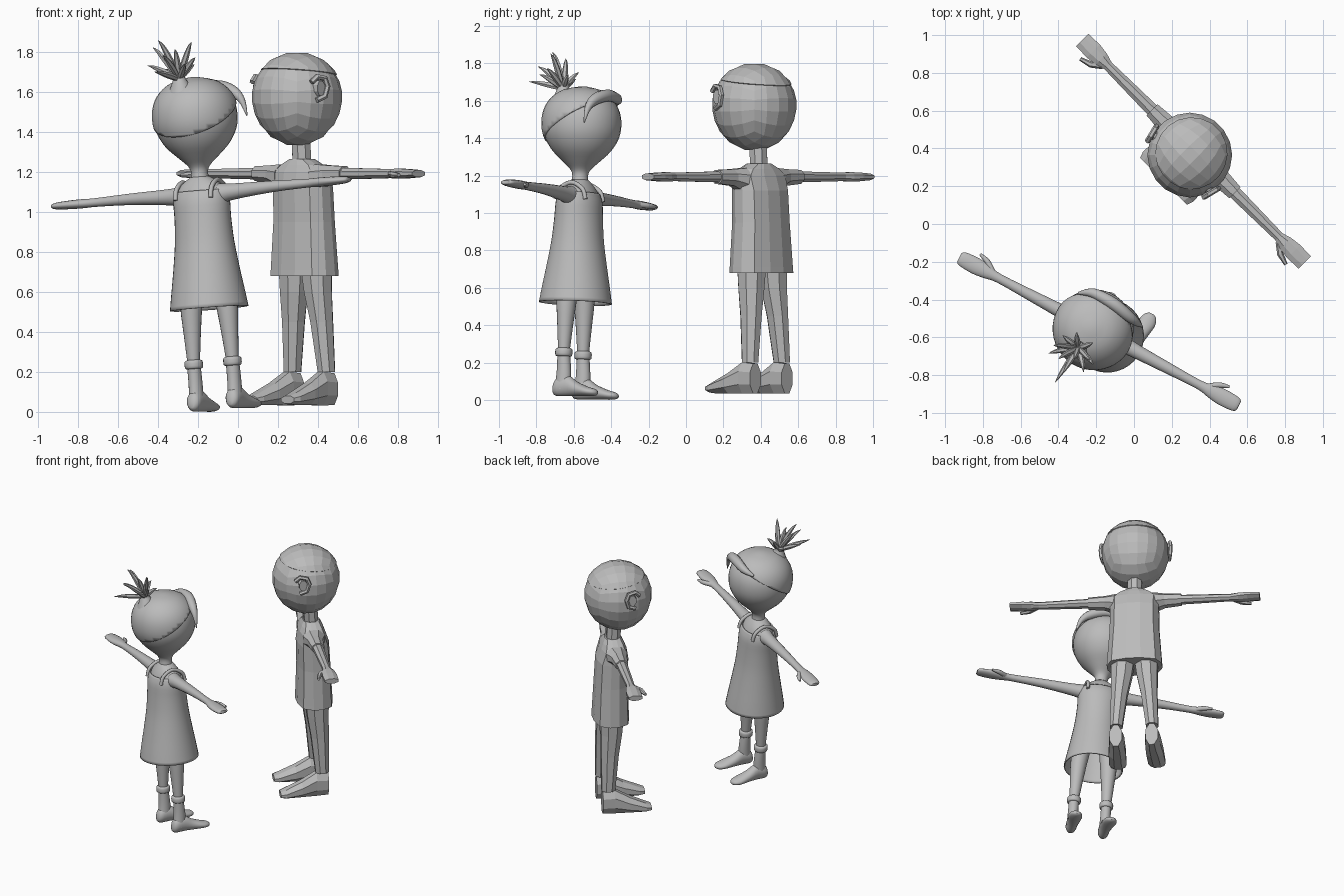
import bpy, bmesh, math
from mathutils import Matrix, Vector

grey = bpy.data.materials.new("plain grey")
grey.diffuse_color = (0.5, 0.5, 0.5, 1)

# Each figure is modelled facing -y, then placed by its own matrix
BOY = Matrix.Translation((0.315, 0.385, 0)) @ Matrix.Rotation(math.radians(-45), 4, 'Z')
GIRL = (Matrix.Translation((-0.107, -0.611, 0)) @ Matrix.Rotation(math.radians(152), 4, 'Z')
        @ Matrix.Rotation(math.radians(4.6), 4, 'Y'))


def finish(name, bm, place, smooth, shell=0):
    bmesh.ops.recalc_face_normals(bm, faces=bm.faces[:])
    me = bpy.data.meshes.new(name)
    bm.to_mesh(me)
    bm.free()
    me.materials.append(grey)
    for p in me.polygons:
        p.use_smooth = smooth
    if smooth:
        me.set_sharp_from_angle(angle=math.radians(50))
    ob = bpy.data.objects.new(name, me)
    bpy.context.collection.objects.link(ob)
    ob.matrix_world = place
    if shell:
        mod = ob.modifiers.new("shell", 'SOLIDIFY')
        mod.thickness = shell
    return ob


def spline(rings, steps):
    # Catmull-Rom refinement of a list of number tuples
    out = []
    for i in range(len(rings) - 1):
        a, b, c, d = (rings[max(0, min(len(rings) - 1, i + k))] for k in (-1, 0, 1, 2))
        for s in range(steps):
            t = s / steps
            out.append(tuple(0.5 * (2*q + (r-p)*t + (2*p-5*q+4*r-u)*t*t + (3*q-p-3*r+u)*t**3)
                             for p, q, r, u in zip(a, b, c, d)))
    return out + [tuple(rings[-1])]


def skin(rings, n, axis, power, side, cap):
    # rings: (position on axis, centre u, centre v, radius u, radius v)
    bm = bmesh.new()
    loops = []
    for t, u, v, ru, rv in rings:
        loop = []
        for i in range(n):
            a = 2 * math.pi * (i + 0.5) / n
            c, s = math.cos(a), math.sin(a)
            k = (abs(c)**power + abs(s)**power) ** (-1 / power)
            pu, pv = u + ru*c*k, v + rv*s*k
            p = {'x': (t, pu, pv), 'y': (pu, t, pv), 'z': (pu, pv, t)}[axis]
            loop.append(bm.verts.new((p[0]*side, p[1], p[2])))
        loops.append(loop)
    for a, b in zip(loops, loops[1:]):
        for i in range(n):
            j = (i + 1) % n
            bm.faces.new((a[i], a[j], b[j], b[i]))
    if cap:
        bm.faces.new(loops[0])
        bm.faces.new(loops[-1])
    return bm


def loft(name, rings, place, n=8, axis='z', power=2.0, side=1, cap=True, shell=0):
    smooth = place is GIRL
    rings = spline(rings, 3) if smooth else rings
    return finish(name, skin(rings, n, axis, power, side, cap), place, smooth, shell)


def tubes(name, paths, place, res=1):
    # paths: lists of (x, y, z, radius)
    smooth = place is GIRL
    cu = bpy.data.curves.new(name, 'CURVE')
    cu.dimensions = '3D'
    cu.bevel_depth = 1.0
    cu.bevel_resolution = res
    cu.use_fill_caps = True
    for path in paths:
        path = spline(path, 4) if smooth else path
        sp = cu.splines.new('POLY')
        sp.points.add(len(path) - 1)
        for pt, (x, y, z, r) in zip(sp.points, path):
            pt.co = (x, y, z, 1)
            pt.radius = r
    tmp = bpy.data.objects.new(name + "_path", cu)
    bpy.context.collection.objects.link(tmp)
    me = bpy.data.meshes.new_from_object(tmp.evaluated_get(bpy.context.evaluated_depsgraph_get()))
    bpy.data.objects.remove(tmp)
    bm = bmesh.new()
    bm.from_mesh(me)
    return finish(name, bm, place, smooth)


def cut_below(bm, co, no):
    bmesh.ops.bisect_plane(bm, geom=bm.verts[:] + bm.edges[:] + bm.faces[:],
                           plane_co=co, plane_no=no, clear_inner=True)


# ---------- Low-poly boy ----------
def boy_head(grow):
    bm = bmesh.new()
    bmesh.ops.create_cube(bm, size=2)
    bmesh.ops.subdivide_edges(bm, edges=bm.edges[:], cuts=4, use_grid_fill=True)
    for v in bm.verts:
        d = Vector([math.tan(c * math.pi / 4) for c in v.co]).normalized()
        v.co = (d.x*0.226*grow, -0.028 + d.y*0.226*grow, 1.58 + d.z*(0.217 if d.z > 0 else 0.25)*grow)
    return bm


finish("boy_head", boy_head(1), BOY, False)
cap = boy_head(1.025)
cut_below(cap, (0, 0, 1.70), (0, 0.1, 1))
finish("boy_hair", cap, BOY, False, 0.012)
loft("boy_neck", [(1.23, 0, 0.008, 0.052, 0.05), (1.36, 0, 0.0, 0.05, 0.05)], BOY)
loft("shirt", [(0.68, 0, 0.025, 0.185, 0.12), (0.71, 0, 0.025, 0.183, 0.118),
               (0.95, 0, 0.022, 0.166, 0.108), (1.12, 0, 0.015, 0.162, 0.105),
               (1.2, 0, 0.008, 0.165, 0.085), (1.235, 0, 0.008, 0.125, 0.07),
               (1.265, 0, 0.008, 0.06, 0.055)], BOY, n=12, power=3)
for s, tag in ((1, "left"), (-1, "right")):
    loft(f"boy_sleeve_{tag}", [(0.12, 0.005, 1.175, 0.08, 0.07), (0.2, 0, 1.19, 0.055, 0.048),
                               (0.31, 0, 1.193, 0.045, 0.04)], BOY, axis='x', side=s)
    loft(f"boy_arm_{tag}", [(0.28, 0, 1.193, 0.036, 0.03), (0.45, 0, 1.193, 0.032, 0.027),
                            (0.64, 0, 1.193, 0.027, 0.023), (0.69, 0, 1.193, 0.042, 0.026),
                            (0.75, 0, 1.193, 0.05, 0.024), (0.833, 0, 1.193, 0.047, 0.018)],
         BOY, axis='x', power=3, side=s)
    tubes(f"boy_thumb_{tag}", [[(s*0.66, -0.02, 1.19, 0.018), (s*0.71, -0.06, 1.188, 0.017),
                                (s*0.77, -0.078, 1.186, 0.01)]], BOY)
    loft(f"trouser_{tag}", [(0.2, 0.12, 0.06, 0.042, 0.046), (0.45, 0.1, 0.047, 0.055, 0.06),
                            (0.6, 0.085, 0.035, 0.07, 0.072), (0.72, 0.078, 0.03, 0.078, 0.08)],
         BOY, power=3, side=s)
    loft(f"boy_shoe_{tag}", [(0.1, 0.12, 0.115, 0.042, 0.08), (0.02, 0.12, 0.118, 0.05, 0.085),
                             (-0.08, 0.125, 0.09, 0.058, 0.055), (-0.19, 0.13, 0.066, 0.058, 0.03),
                             (-0.225, 0.13, 0.062, 0.046, 0.02)], BOY, axis='y', power=4, side=s)
    # Ear: curled rim, open to the front, with an inner plate
    rim = [(-0.05, 0.03), (-0.02, 0.058), (0.025, 0.05), (0.04, 0.01), (0.025, -0.04), (-0.02, -0.06)]
    tubes(f"boy_ear_{tag}", [[(s*(0.222 + y*0.25), -0.085 + y, 1.62 + z, 0.015) for y, z in rim]], BOY)
    loft(f"boy_ear_inner_{tag}", [(0.19, -0.085, 1.62, 0.03, 0.045), (0.228, -0.085, 1.62, 0.028, 0.04)],
         BOY, axis='x', side=s)

# ---------- Smooth girl ----------
PROFILE = [(1.12, 0.055), (1.17, 0.045), (1.21, 0.043), (1.24, 0.058), (1.28, 0.1), (1.34, 0.16),
           (1.41, 0.199), (1.48, 0.21), (1.55, 0.199), (1.61, 0.163), (1.655, 0.1), (1.676, 0.012)]


def lathe(grow):
    return [(z + grow*0.5, 0, 0, r + grow, r + grow) for z, r in PROFILE]


loft("girl_head", lathe(0), GIRL, n=32)
hair = skin(spline(lathe(0.009), 3), 40, 'z', 2, 1, True)
cut_below(hair, (0, 0, 1.50), (0, 0.53, 0.85))
finish("girl_hair", hair, GIRL, True, 0.014)
# Swept fringe ending in a hanging lock
tubes("fringe", [[(0.15, -0.13, 1.6, 0.008), (0.08, -0.165, 1.62, 0.026), (-0.04, -0.165, 1.63, 0.033),
                  (-0.14, -0.145, 1.6, 0.03), (-0.195, -0.135, 1.55, 0.018),
                  (-0.222, -0.13, 1.47, 0.003)]], GIRL, 3)
# Tied tuft of spiky hair
loft("hair_tie", [(1.6, 0.005, 0.115, 0.07, 0.07), (1.655, 0.008, 0.125, 0.04, 0.04),
                  (1.68, 0.01, 0.128, 0.03, 0.03), (1.7, 0.01, 0.13, 0.035, 0.035)], GIRL, n=16)
TIPS = [(.02, .22, .04), (.05, .1, .2), (.11, .05, .17), (-.1, .03, .18), (-.02, .06, .15), (.12, .1, .08),
        (-.09, .1, .07), (0, .16, .12), (.04, -.07, .09), (-.06, -.06, .07), (.1, -.02, .06), (-.12, .04, .1)]
tubes("hair_tuft", [[(0.01, 0.128, 1.67, 0.012),
                     (0.01 + x*0.45, 0.128 + y*0.4, 1.67 + z*0.5, 0.016),
                     (0.01 + x*0.8, 0.128 + y*0.75, 1.67 + z*0.85, 0.01),
                     (0.01 + x, 0.128 + y, 1.67 + z, 0.001)] for x, y, z in TIPS], GIRL)
loft("girl_shoulders", [(0.95, 0, 0, 0.13, 0.115), (1.06, 0, 0, 0.135, 0.105), (1.12, 0, 0, 0.125, 0.085),
                        (1.155, 0, 0, 0.09, 0.065), (1.18, 0, 0, 0.05, 0.045)], GIRL, n=32)
loft("dress", [(0.52, 0, 0, 0.198, 0.195), (0.6, 0, 0, 0.186, 0.182), (0.72, 0, 0, 0.168, 0.16),
               (0.85, 0, 0, 0.152, 0.138), (0.97, 0, 0, 0.146, 0.126), (1.06, 0, 0, 0.148, 0.118),
               (1.11, 0, 0, 0.138, 0.1)], GIRL, n=36, cap=False, shell=0.008)
for s, tag in ((1, "left"), (-1, "right")):
    # Strap over the shoulder
    tubes(f"dress_strap_{tag}", [[(s*0.1, 0.09, 1.07, 0.012), (s*0.1, 0.07, 1.125, 0.012),
                                  (s*0.098, 0, 1.16, 0.012), (s*0.1, -0.07, 1.125, 0.012),
                                  (s*0.1, -0.09, 1.07, 0.012)]], GIRL, 2)
    loft(f"girl_arm_{tag}", [(0.08, 0, 1.085, 0.06, 0.06), (0.17, 0, 1.092, 0.042, 0.042),
                             (0.4, 0, 1.1, 0.031, 0.029), (0.6, 0, 1.1, 0.025, 0.022),
                             (0.67, 0, 1.1, 0.036, 0.023), (0.74, 0, 1.1, 0.045, 0.022),
                             (0.82, 0, 1.1, 0.04, 0.017), (0.84, 0, 1.1, 0.026, 0.01)],
         GIRL, n=16, axis='x', side=s)
    tubes(f"girl_thumb_{tag}", [[(s*0.65, -0.015, 1.1, 0.016), (s*0.7, -0.05, 1.098, 0.015),
                                 (s*0.75, -0.066, 1.096, 0.007)]], GIRL, 3)
    loft(f"girl_leg_{tag}", [(0.24, 0.11, 0, 0.03, 0.03), (0.4, 0.106, 0, 0.043, 0.043),
                             (0.55, 0.1, 0, 0.056, 0.056), (0.75, 0.08, 0, 0.065, 0.065)],
         GIRL, n=20, side=s)
    loft(f"girl_boot_shaft_{tag}", [(0.05, 0.11, 0.0, 0.036, 0.045), (0.14, 0.11, -0.005, 0.034, 0.04),
                                    (0.24, 0.11, 0, 0.034, 0.034)], GIRL, n=20, side=s)
    loft(f"girl_boot_cuff_{tag}", [(0.225, 0.11, 0, 0.034, 0.034), (0.232, 0.11, 0, 0.045, 0.045),
                                   (0.262, 0.11, 0, 0.045, 0.045), (0.27, 0.11, 0, 0.034, 0.034)],
         GIRL, n=20, side=s)
    loft(f"girl_boot_{tag}", [(0.055, 0.11, 0.045, 0.012, 0.016), (0.035, 0.11, 0.06, 0.035, 0.047),
                              (-0.03, 0.11, 0.068, 0.038, 0.056), (-0.09, 0.112, 0.05, 0.042, 0.038),
                              (-0.16, 0.117, 0.036, 0.046, 0.025), (-0.2, 0.118, 0.032, 0.033, 0.018),
                              (-0.215, 0.118, 0.03, 0.012, 0.008)], GIRL, n=20, axis='y', side=s)
